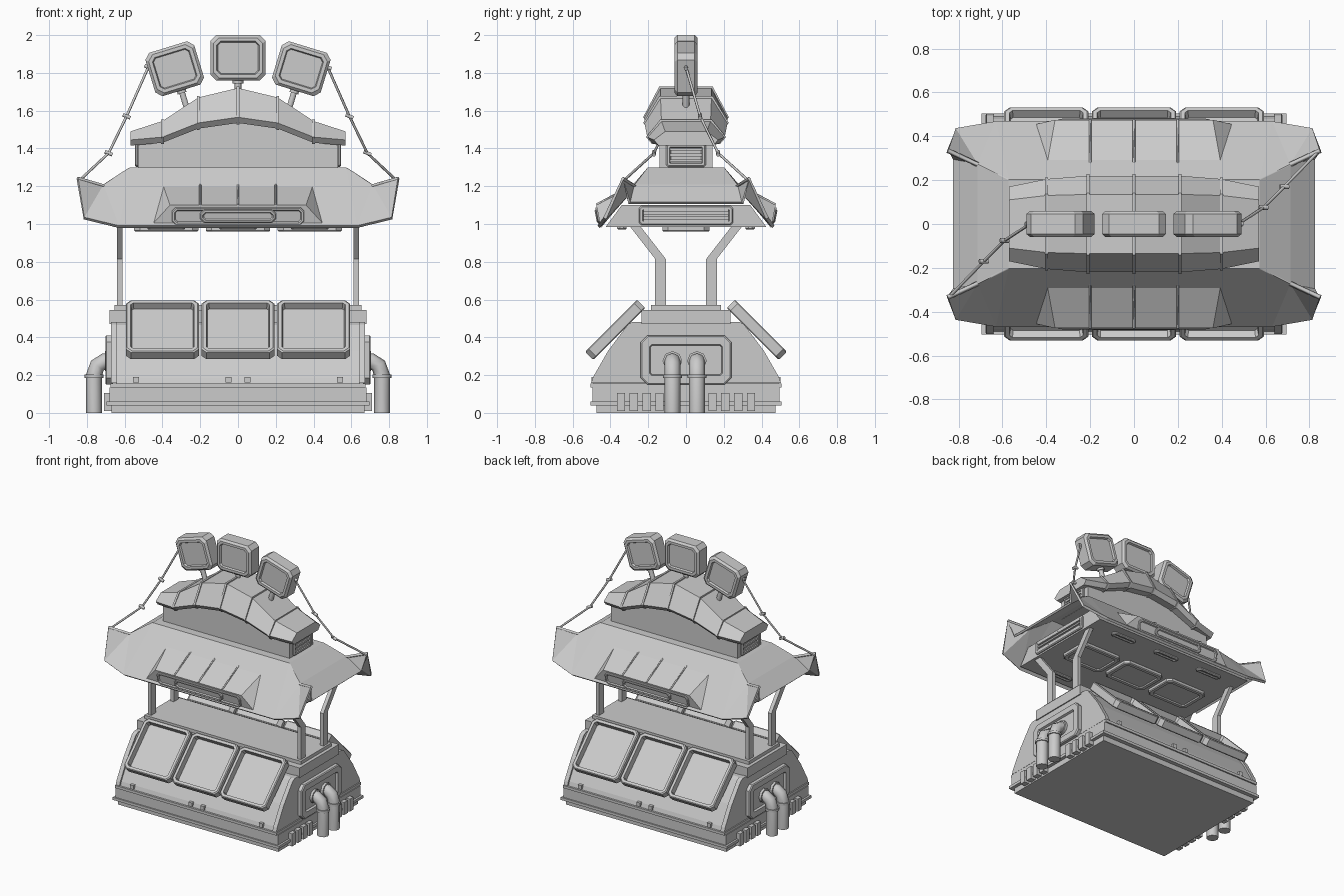
import bpy, bmesh
from math import sin, cos, radians
from mathutils import Matrix, Vector

cube = bpy.data.objects.get("Cube")
if cube:
    bpy.data.objects.remove(cube, do_unlink=True)

GREY = (0.6, 0.6, 0.6, 1)
grey = bpy.data.materials.new("plain grey")
grey.use_nodes = True
grey.diffuse_color = GREY
grey.node_tree.nodes["Principled BSDF"].inputs["Base Color"].default_value = GREY


def add(name, data):
    data.materials.append(grey)
    ob = bpy.data.objects.new(name, data)
    bpy.context.scene.collection.objects.link(ob)
    return ob


def finish(name, bm, matrix=None):
    bmesh.ops.recalc_face_normals(bm, faces=bm.faces)
    if matrix:
        bm.transform(matrix)
    me = bpy.data.meshes.new(name)
    bm.to_mesh(me)
    bm.free()
    return add(name, me)


def solid(name, points, faces):
    bm = bmesh.new()
    vs = [bm.verts.new(p) for p in points]
    for f in faces:
        bm.faces.new([vs[i] for i in f])
    return finish(name, bm)


def loft_mesh(rings):
    bm = bmesh.new()
    loops = [[bm.verts.new(p) for p in r] for r in rings]
    n = len(loops[0])
    for a, b in zip(loops, loops[1:]):
        for i in range(n):
            j = (i + 1) % n
            bm.faces.new((a[i], a[j], b[j], b[i]))
    caps = [bm.faces.new(loops[0]), bm.faces.new(loops[-1])]
    bmesh.ops.recalc_face_normals(bm, faces=bm.faces)
    bm.normal_update()
    return bm, caps


def loft(name, rings):
    return finish(name, loft_mesh(rings)[0])


def box(name, x0, x1, y0, y1, z0, z1):
    ring = [(x0, y0), (x1, y0), (x1, y1), (x0, y1)]
    return loft(name, [[(x, y, z) for x, y in ring] for z in (z0, z1)])


def prism_x(name, half_profile, x0, x1):
    """Extrude a y-symmetric (y, z) outline along x."""
    ring = half_profile + [(-y, z) for y, z in reversed(half_profile)]
    return loft(name, [[(x, y, z) for y, z in ring] for x in (x0, x1)])


def tube(name, points, radius, res=0):
    cu = bpy.data.curves.new(name, "CURVE")
    cu.dimensions = "3D"
    cu.bevel_depth = radius
    cu.bevel_resolution = res
    cu.use_fill_caps = True
    sp = cu.splines.new("POLY")
    sp.points.add(len(points) - 1)
    for p, co in zip(sp.points, points):
        p.co = (*co, 1)
    return add(name, cu)


def facing(origin, normal, up):
    ez = Vector(normal).normalized()
    ex = Vector(up).cross(ez).normalized()
    m = Matrix((ex, ez.cross(ex), ez)).transposed().to_4x4()
    m.translation = origin
    return m


def framed(name, w, h, t, corner, rim, depth, matrix, both=False, bevel=0.006):
    """Chamfered plate with a recessed panel on its front, or on both faces."""
    def ring(b, z):
        x, y, c = w / 2 - b, h / 2 - b, corner
        quarter = [(x, y - c), (x - c, y)]
        pts = quarter + [(-a, b2) for a, b2 in reversed(quarter)]
        pts += [(-a, -b2) for a, b2 in pts]
        return [(a, b2, z) for a, b2 in pts]
    bm, caps = loft_mesh([ring(bevel, -t / 2), ring(0, bevel - t / 2),
                          ring(0, t / 2 - bevel), ring(bevel, t / 2)])
    for face, s in list(zip(caps, (-1, 1)))[0 if both else 1:]:
        bmesh.ops.inset_individual(bm, faces=[face], thickness=rim)
        bmesh.ops.inset_individual(bm, faces=[face], thickness=0.006)
        for v in face.verts:
            v.co.z -= s * depth
    return finish(name, bm, matrix)


# Stall base: foot, rail, plinth, lip
for name, hx, hy, z0, z1 in (("base_foot", .67, .475, 0, .05), ("base_rail", .695, .505, .04, .06),
                             ("base_plinth", .68, .495, .06, .135), ("base_lip", .675, .505, .135, .155)):
    box(name, -hx, hx, -hy, hy, z0, z1)

# Sloping cabinet with raised end frames, counter and deck
cabinet = [(.49, .155), (.48, .185), (.40, .325), (.295, .465), (.27, .478)]
prism_x("cabinet", cabinet, -.645, .645)
for s in (-1, 1):
    prism_x("cabinet_end_frame", [(y + .012, z + .004) for y, z in cabinet], s * .64, s * .672)
box("counter", -.68, .68, -.235, .235, .47, .545)
box("counter_deck", -.655, .655, -.185, .185, .545, .57)

# Display trays and clips, front and back
for s in (-1, 1):
    for x in (-.4, 0, .4):
        framed("display_tray", .385, .39, .062, .025, .02, .04,
               facing((x, s * .375, .44), (0, s, 1), (0, -s, 1)))
    for x in (-.54, -.05, .05, .54):
        box("cabinet_clip", x - .015, x + .015, s * .47, s * .5, .16, .19)

# End hatches, pipes, cooling ribs and posts
for s in (-1, 1):
    framed("end_hatch", .48, .26, .04, .035, .045, .015, facing((s * .682, 0, .28), (s, 0, 0), (0, 0, 1)))
    for y in (-.072, .058):
        tube("drain_pipe", [(s * x, y, z) for x, z in
             ((.66, .275), (.705, .275), (.745, .25), (.762, .2), (.762, 0))], .042, 2)
        tube("pipe_collar", [(s * .762, y, .185), (s * .762, y, .202)], .05, 2)
        tube("pipe_flange", [(s * .68, y, .275), (s * .705, y, .275)], .052, 2)
    for t in (-1, 1):
        for i in range(4):
            y = t * (.14 + i * .068)
            box("cooling_rib", s * .66, s * .71, y - .022, y + .022, .01, .105)
        rows = [(.135, .56), (.135, .815), (.275, .995)]
        loft("post", [[(s * x, t * (y + d), z) for x, d in
             ((.612, -.028), (.64, -.028), (.64, .028), (.612, .028))] for y, z in rows])

# Main roof: shell with flared corner horns
corner = [(.57, .2, 1.29), (.71, .27, 1.2), (.85, .335, 1.24),
          (.815, .43, 1.03), (.63, .462, .985), (.82, .3, 1.11)]
quads = [(1, 1), (-1, 1), (-1, -1), (1, -1)]
points = [(a * x, b * y, z) for a, b in quads for x, y, z in corner]
faces = [(0, 6, 12, 18)]
for k in range(4):
    o = 6 * k
    faces += [(o, o + 1, o + 4), (o + 1, o + 3, o + 4), (o + 1, o + 2, o + 3), (o + 1, o + 5, o + 2)]
for a, b in ((0, 6), (12, 18)):
    faces.append((a, b, b + 4, a + 4))
for a, b in ((6, 12), (18, 0)):
    faces += [(a, b, b + 1, a + 1), (a + 1, b + 1, b + 5, a + 5)]
roof = solid("main_roof", points, faces)
shell = roof.modifiers.new("thickness", "SOLIDIFY")
shell.thickness = .018
shell.offset = 0
for a, b in quads:
    tube("roof_hip", [(a * x, b * y, z) for x, y, z in corner[:3]], .011)
    tube("roof_seam", [(a * x, b * y, z) for x, y, z in (corner[0], corner[4])], .008)

# Roof core with side vents and underside panels
prism_x("roof_core", [(.425, .985), (.34, 1.1)], -.66, .66)
for s in (-1, 1):
    framed("side_vent", .5, .1, .02, .012, .014, .012, facing((s * .665, 0, 1.045), (s, 0, 0), (0, 0, 1)))
    for z in (1.02, 1.045, 1.07):
        box("side_vent_slat", s * .655, s * .675, -.225, .225, z - .006, z + .006)
for x in (-.38, 0, .38):
    framed("underside_panel", .34, .25, .03, .03, .025, .008, facing((x, 0, .975), (0, 0, -1), (0, 1, 0)))
    for s in (-1, 1):
        framed("underside_lamp", .2, .05, .02, .015, .01, .006,
               facing((x, s * .34, .98), (0, 0, -1), (0, 1, 0)))

# Dormers, front and back
for s in (-1, 1):
    dormer = [(a * x, s * y, z) for x, y, z in ((.4, .255, 1.215), (.36, .475, 1.1), (.47, .45, .98))
              for a in (-1, 1)]
    solid("dormer", dormer, [(0, 1, 3, 2), (2, 3, 5, 4), (0, 2, 4), (1, 3, 5), (0, 1, 5, 4)])
    for name, w, h, off in (("dormer_frame", .7, .095, 0), ("dormer_vent", .4, .07, .006)):
        framed(name, w, h, .02, .02, .01, .008,
               facing((0, s * (.462 + off), 1.042), (0, s, -.2), (0, s * .2, 1)), bevel=.004)
    for x in (-.2, 0, .2):
        tube("dormer_seam", [(x, s * .2, 1.292), (x, s * .255, 1.22), (x, s * .475, 1.102)], .006)

# Upper sign box with end vents
arch = [(.53, 1.28), (.53, 1.45), (.39, 1.46), (.2, 1.55), (0, 1.58)]
ring = arch + [(-x, z) for x, z in reversed(arch[:-1])]
loft("sign_box", [[(x, y, z) for x, z in ring] for y in (-.14, .14)])
for s in (-1, 1):
    framed("box_vent", .21, .125, .02, .01, .014, .012, facing((s * .535, 0, 1.365), (s, 0, 0), (0, 0, 1)))
    for z in (1.335, 1.365, 1.395):
        box("box_vent_slat", s * .52, s * .543, -.09, .09, z - .007, z + .007)

# Arched upper roof and its ribs
half = [(.57, 1.49, 1.445, .11, .17), (.4, 1.545, 1.46, .13, .205), (.21, 1.67, 1.535, .135, .22)]
stations = [(-x, *r) for x, *r in half] + [(0, 1.72, 1.565, .135, .22)] + half[::-1]


def arch_ring(x, zt, ze, yt, ye, grow=0):
    g = grow
    side = [(yt + g, zt + g), (ye + g, ze), (ye - .025, ze - .03 - g)]
    return [(x, y, z) for y, z in side + [(-y, z) for y, z in reversed(side)]]


loft("upper_roof", [arch_ring(*s) for s in stations])
for x, *r in stations[1:-1]:
    loft("upper_roof_rib", [arch_ring(x + d, *r, grow=.007) for d in (-.007, .007)])

# Three blank sign boards on stems
for s in (-1, 0, 1):
    a = radians(17) * s
    up = Vector((sin(a), 0, cos(a)))
    mid = Vector((.335 * s, 0, 1.88 - .058 * abs(s)))
    framed("sign_board", .29 - .02 * abs(s), .24, .12, .03, .02, .014,
           facing(mid, (0, -1, 0), up), both=True, bevel=.014)
    tube("sign_stem", [mid - up * .22, mid - up * .1], .018, 1)
    tube("stem_collar", [mid - up * .135, mid - up * .115], .028, 1)

# Knotted ropes at opposite corners
for s in (-1, 1):
    rope = [(s * x, s * y, z) for x, y, z in
            ((.84, .33, 1.23), (.685, .17, 1.375), (.59, .075, 1.57), (.475, 0, 1.83))]
    tube("rope", rope, .007, 1)
    for p in rope[1:]:
        tube("rope_knot", [(p[0] - .02, p[1], p[2] + .008), (p[0] + .02, p[1], p[2] - .008)], .011, 1)
